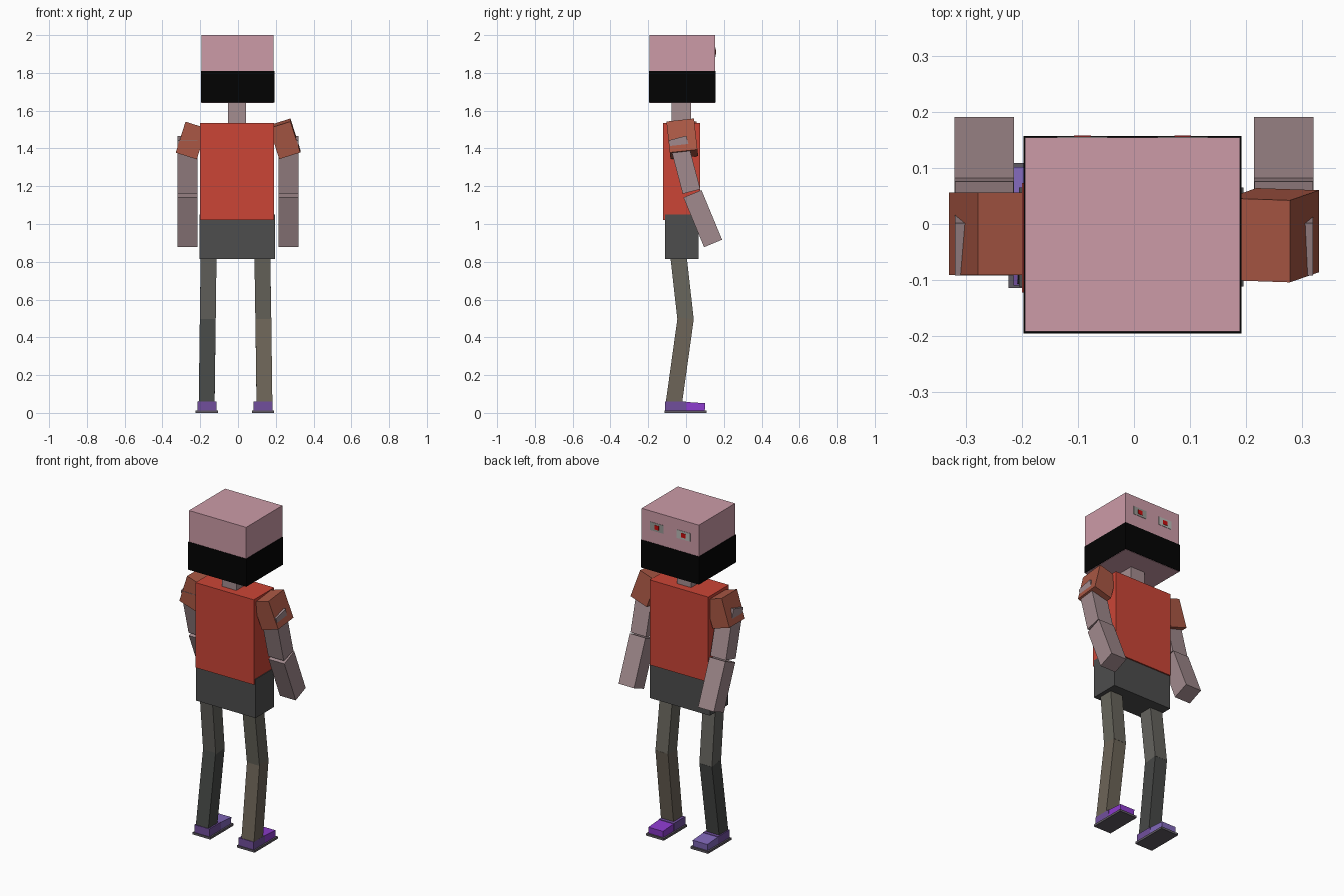
import bpy
from mathutils import Vector, Matrix

if "Cube" in bpy.data.objects:
    bpy.data.objects.remove(bpy.data.objects["Cube"])

mats = {}


def paint(obj, rgb):
    """Assign a material from a 0-255 display colour."""
    if rgb not in mats:
        m = bpy.data.materials.new("colour_%d_%d_%d" % rgb)
        m.diffuse_color = [(c / 255) ** 2.2 for c in rgb] + [1]
        m.use_nodes = True
        m.node_tree.nodes["Principled BSDF"].inputs["Base Color"].default_value = m.diffuse_color
        mats[rgb] = m
    obj.data.materials.append(mats[rgb])


def cube(name, matrix, rgb):
    bpy.ops.mesh.primitive_cube_add(size=1)
    obj = bpy.context.object
    obj.name = name
    obj.data.transform(matrix)
    if rgb:
        paint(obj, rgb)
    return obj


def box(name, x, y, z, rgb):
    """Axis-aligned box from its (min, max) ranges."""
    centre = [(a + b) / 2 for a, b in (x, y, z)]
    size = [b - a for a, b in (x, y, z)]
    return cube(name, Matrix.LocRotScale(Vector(centre), None, Vector(size)), rgb)


def limb(name, p0, p1, width, depth, rgb):
    """Box whose long axis runs from p0 to p1, width lies close to x."""
    p0, p1 = Vector(p0), Vector(p1)
    az = (p1 - p0).normalized()
    ax = (Vector((1, 0, 0)) - az * az.x).normalized()
    rot = Matrix((ax, az.cross(ax), az)).transposed()
    size = Vector((width, depth, (p1 - p0).length))
    return cube(name, Matrix.LocRotScale((p0 + p1) / 2, rot.to_quaternion(), size), rgb)


PINK, BLACK, SHIRT = (203, 154, 166), (10, 10, 10), (202, 71, 57)
SLEEVE, ARM, SHORTS = (168, 88, 70), (160, 137, 140), (78, 78, 78)

# Head with a dark band around its lower half
box("head", (-.194, .189), (-.192, .154), (1.64, 2.0), PINK)
box("head_band", (-.197, .192), (-.195, .157), (1.642, 1.81), BLACK)

# Eyes on the +y face
for side, x, grey in (("right", .087, 150), ("left", -.092, 185)):
    box("eye_" + side, (x - .045, x + .045), (.15, .156), (1.885, 1.935), (grey, grey, grey - 4))
    box("pupil_" + side, (x - .015, x + .015), (.15, .158), (1.897, 1.923), (200, 20, 20))

# Neck, torso and hips
box("neck", (-.052, .043), (-.078, .026), (1.5, 1.66), (163, 140, 143))
box("torso", (-.2, .191), (-.122, .073), (1.02, 1.535), SHIRT)
box("hips", (-.205, .195), (-.111, .065), (.815, 1.05), SHORTS)

# Sleeves and arms
for side, s in (("left", -1), ("right", 1)):
    lean = 0 if s < 0 else .009
    dy = -.017 if s < 0 else -.02
    limb("sleeve_" + side, (s * .222, dy - lean, 1.524 + lean),
         (s * .274, dy + lean, 1.36 + lean), .117, .147, SLEEVE)
    x = s * .267
    limb("upper_arm_" + side, (x, -.045, 1.455), (x, .029, 1.172), .104, .096, ARM)
    elbow, tip = Vector((x, .034, 1.16)), Vector((x, .143, .897))
    wrist = elbow.lerp(tip, .7)
    limb("forearm_" + side, elbow, wrist, .106, .103, ARM)
    limb("hand_" + side, wrist, tip, .106, .103, ARM)

# Legs and shoes: side, hip x, knee x, ankle x, foot x, colours
for side, hx, kx, ax, fx, thigh, shin, toe in (
        ("left", -.155, -.16, -.166, -.165, (100, 99, 94), (72, 74, 72), (128, 104, 185)),
        ("right", .128, .134, .14, .132, (103, 101, 92), (108, 100, 88), (140, 62, 205))):
    limb("thigh_" + side, (hx, -.047, .89), (kx, -.002, .49), .084, .086, thigh)
    limb("shin_" + side, (kx, -.002, .5), (ax, -.066, .04), .084, .086, shin)
    box("shoe_heel_" + side, (fx - .05, fx + .05), (-.11, 0), (.01, .06), (112, 80, 155))
    limb("shoe_toe_" + side, (fx, 0, .036), (fx, .1, .029), .098, .044, toe)
    box("shoe_sole_" + side, (fx - .059, fx + .059), (-.114, .109), (0, .013), (95, 90, 98))
